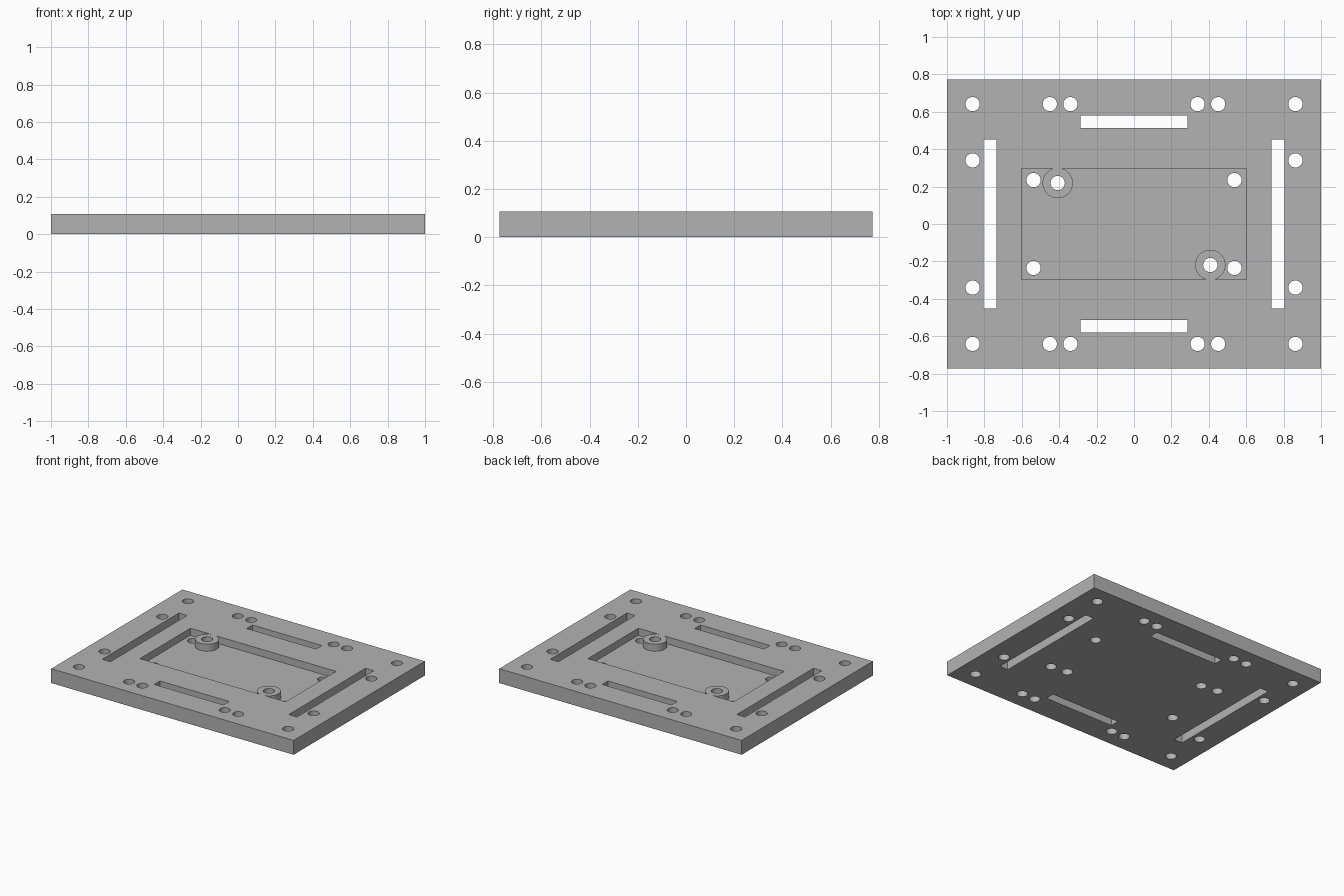
import bpy

cube = bpy.data.objects.get("Cube")
if cube:
    bpy.data.objects.remove(cube, do_unlink=True)

THICK = 0.107
DEPTH = 0.053
HOLE_R = 0.038
BOSS_R = 0.081
BOSSES = [(-0.408, 0.219), (0.408, -0.219)]

grey = bpy.data.materials.new("plate_grey")
grey.use_nodes = True
colour = (0.45, 0.45, 0.45, 1)
grey.diffuse_color = colour
grey.node_tree.nodes["Principled BSDF"].inputs["Base Color"].default_value = colour


def box(name, x, y, sx, sy, z0, z1):
    bpy.ops.mesh.primitive_cube_add(size=1, location=(x, y, (z0 + z1) / 2))
    ob = bpy.context.object
    ob.name = name
    ob.scale = (sx, sy, z1 - z0)
    bpy.ops.object.transform_apply(location=True, rotation=False, scale=True)
    ob.data.materials.append(grey)
    return ob


def cylinder(name, x, y, r, z0, z1):
    bpy.ops.mesh.primitive_cylinder_add(vertices=40, radius=r, depth=z1 - z0,
                                        location=(x, y, (z0 + z1) / 2))
    ob = bpy.context.object
    ob.name = name
    bpy.ops.object.transform_apply(location=True, rotation=False, scale=True)
    ob.data.materials.append(grey)
    return ob


def cut(target, cutter):
    mod = target.modifiers.new("cut", 'BOOLEAN')
    mod.operation = 'DIFFERENCE'
    mod.solver = 'EXACT'
    mod.object = cutter
    bpy.context.view_layer.objects.active = target
    bpy.ops.object.modifier_apply(modifier=mod.name)
    bpy.data.objects.remove(cutter, do_unlink=True)


# Main plate
plate = box("mounting_plate", 0, 0, 2, 1.546, 0, THICK)

# Recessed pocket, leaving two round bosses standing at full height
pocket = box("pocket_cutter", 0, 0, 1.202, 0.594, THICK - DEPTH, THICK + 0.1)
for x, y in BOSSES:
    cut(pocket, cylinder("boss_cutter", x, y, BOSS_R, -0.1, THICK + 0.3))
cut(plate, pocket)

# Through slots on all four sides
for s in (-1, 1):
    cut(plate, box("long_slot_cutter", s * 0.77, 0, 0.068, 0.904, -0.1, 0.3))
    cut(plate, box("short_slot_cutter", 0, s * 0.546, 0.572, 0.068, -0.1, 0.3))

# Through holes: rim and pocket corners mirrored, plus one in each boss
quarter = [(0.863, 0.641), (0.863, 0.34), (0.45, 0.641), (0.34, 0.641), (0.537, 0.235)]
holes = [(sx * x, sy * y) for x, y in quarter for sx in (-1, 1) for sy in (-1, 1)]
for x, y in holes + BOSSES:
    cut(plate, cylinder("hole_cutter", x, y, HOLE_R, -0.1, 0.3))

# Smooth hole and boss walls, crisp edges elsewhere
bpy.ops.object.select_all(action='DESELECT')
plate.select_set(True)
bpy.context.view_layer.objects.active = plate
bpy.ops.object.shade_smooth_by_angle(angle=0.5)
